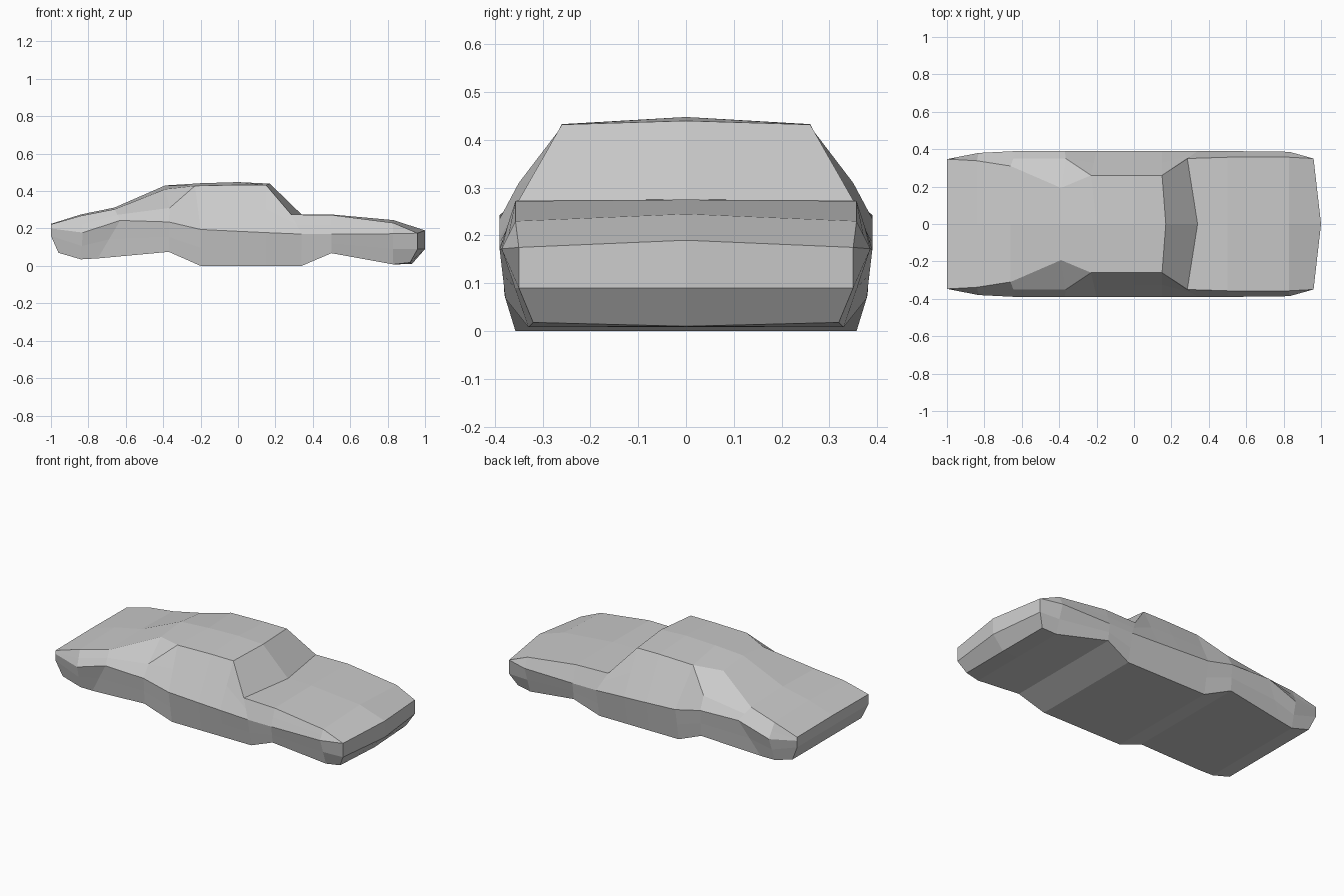
import bpy
import bmesh
from mathutils import Vector

if "Cube" in bpy.data.objects:
    bpy.data.objects.remove(bpy.data.objects["Cube"])

# Lengthwise rails of the left half, tail to nose, sharing the same stations
roof_centre = [(-1, 0, .225), (-.84, 0, .275), (-.66, 0, .312), (-.39, 0, .43), (-.2, 0, .442),
               (0, 0, .448), (.17, 0, .44), (.34, 0, .275), (.5, 0, .275), (.83, 0, .245), (1, 0, .19)]
upper_edge = [(-1, .347, .222), (-.84, .338, .268), (-.66, .31, .303), (-.39, .193, .41), (-.23, .26, .428),
              (0, .26, .433), (.15, .26, .432), (.285, .35, .274), (.5, .357, .272), (.83, .357, .23), (.96, .35, .175)]
belt = [(-1, .347, .2), (-.83, .38, .178), (-.63, .39, .243), (-.37, .39, .235), (-.2, .39, .195),
        (0, .39, .185), (.15, .39, .178), (.34, .39, .17), (.5, .39, .17), (.83, .386, .172), (.96, .35, .175)]
bottom_edge = [(-.96, .335, .07), (-.84, .335, .035), (-.75, .345, .04), (-.37, .38, .075), (-.2, .357, 0),
               (0, .357, 0), (.15, .357, 0), (.34, .357, 0), (.5, .378, .068), (.83, .33, .008), (.92, .32, .018)]


def midway(a, b):
    return [(Vector(p) + Vector(q)) / 2 for p, q in zip(a, b)]


# Side glass line with the rear pillar crease, and the lower flank
glass = midway(upper_edge, belt)
glass[3] = (-.365, .35, .31)
flank = midway(belt, bottom_edge)
flank[0], flank[-1] = (-1, .347, .16), (.96, .35, .09)
bottom_centre = [(x, 0, z) for x, y, z in bottom_edge]
bottom_centre[-1] = (.93, 0, .01)

bm = bmesh.new()
rails = [[bm.verts.new(p) for p in rail] for rail in
         (roof_centre, upper_edge, glass, belt, flank, bottom_edge, bottom_centre)]

# Skin between neighbouring rails
for r, (a, b) in enumerate(zip(rails, rails[1:])):
    for i in range(len(a) - 1):
        if r == 1 and i == 3:      # pillar crease runs up to the roof corner
            bm.faces.new((a[i], a[i + 1], b[i]))
            bm.faces.new((a[i + 1], b[i + 1], b[i]))
        else:
            bm.faces.new((a[i], a[i + 1], b[i + 1], b[i]))

# Tail and nose panels
for end, x in ((0, -1), (-1, 1)):
    top, up, gl, be, fl, bo, low = [rail[end] for rail in rails]
    mid = bm.verts.new((x, 0, .16 if end == 0 else .09))
    bm.faces.new((top, up, gl, be, fl, mid))
    bm.faces.new((mid, fl, bo, low))

# Mirror the half shell and weld
bmesh.ops.remove_doubles(bm, verts=bm.verts, dist=.0005)
bmesh.ops.mirror(bm, geom=bm.verts[:] + bm.edges[:] + bm.faces[:], axis='Y', merge_dist=.0005)
bmesh.ops.remove_doubles(bm, verts=bm.verts, dist=.0005)
bmesh.ops.recalc_face_normals(bm, faces=bm.faces)

mesh = bpy.data.meshes.new("car_body")
bm.to_mesh(mesh)
bm.free()
car = bpy.data.objects.new("car_body", mesh)
bpy.context.collection.objects.link(car)
